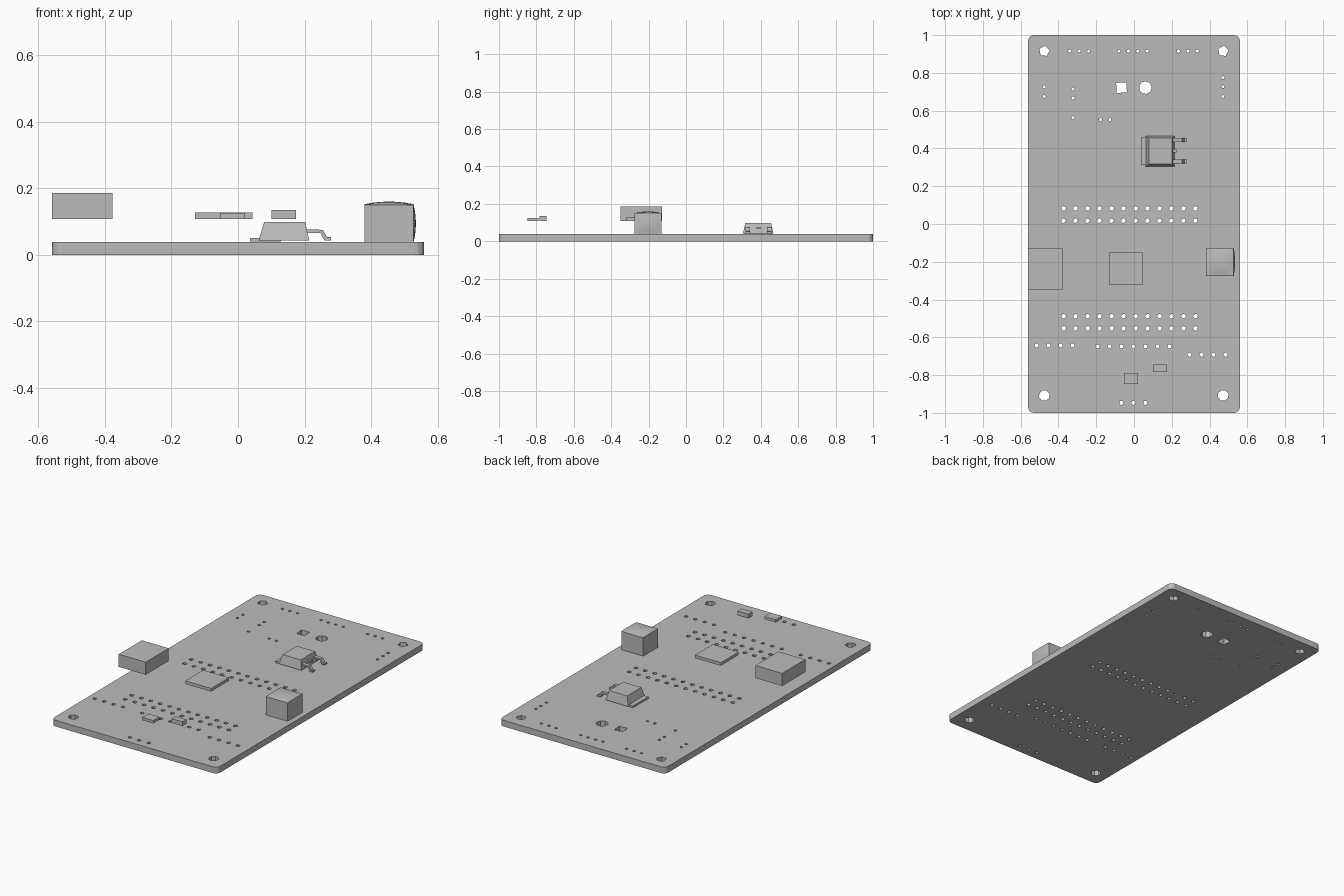
import bpy, bmesh, math
from mathutils import Vector

cube = bpy.data.objects.get("Cube")
if cube:
    bpy.data.objects.remove(cube, do_unlink=True)

grey = bpy.data.materials.new("board_grey")
grey.use_nodes = True
colour = (0.5, 0.5, 0.5, 1)
grey.diffuse_color = colour
grey.node_tree.nodes["Principled BSDF"].inputs["Base Color"].default_value = colour

BOARD_TOP = 0.038
CHIP_Z = 0.108


def add_object(name, data):
    ob = bpy.data.objects.new(name, data)
    ob.data.materials.append(grey)
    bpy.context.collection.objects.link(ob)
    return ob


def finish(name, bm):
    bmesh.ops.recalc_face_normals(bm, faces=bm.faces)
    mesh = bpy.data.meshes.new(name)
    bm.to_mesh(mesh)
    bm.free()
    return add_object(name, mesh)


def box_mesh(low, high):
    bm = bmesh.new()
    bmesh.ops.create_cube(bm, size=1)
    low, high = Vector(low), Vector(high)
    for v in bm.verts:
        v.co = (low + high) / 2 + v.co * (high - low)
    return bm


def box(name, low, high):
    return finish(name, box_mesh(low, high))


def side_profile(name, points, y0, y1):
    """Extrude an x-z outline along y."""
    bm = bmesh.new()
    face = bm.faces.new([bm.verts.new((x, y0, z)) for x, z in points])
    new = bmesh.ops.extrude_face_region(bm, geom=[face])["geom"]
    for v in new:
        if isinstance(v, bmesh.types.BMVert):
            v.co.y = y1
    return finish(name, bm)


def ring(cx, cy, r, sides, turn=0.0):
    return [(cx + r * math.cos(turn + math.tau * i / sides),
             cy + r * math.sin(turn + math.tau * i / sides)) for i in range(sides)]


# Board outline with rounded corners
loops = [[]]
for k, (sx, sy) in enumerate([(1, 1), (-1, 1), (-1, -1), (1, -1)]):
    for i in range(5):
        a = math.pi / 2 * (k + i / 4)
        loops[0].append((sx * 0.53 + 0.03 * math.cos(a), sy * 0.97 + 0.03 * math.sin(a)))

# Mounting holes and the two large round holes
for x in (-0.475, 0.472):
    loops.append(ring(x, 0.915, 0.029, 5, 0.2))
    loops.append(ring(x, -0.908, 0.029, 8, 0.3))
loops.append(ring(-0.066, 0.722, 0.038, 4, 0.85))
loops.append(ring(0.06, 0.722, 0.034, 9))


# Rows of pin holes: start x, y, count, spacing, radius
def row(x, y, count, step, r):
    for i in range(count):
        loops.append(ring(x + i * step, y, r, 6, 0.3))


PITCH = 0.0635
for y in (0.082, 0.018, -0.489, -0.553):
    row(-0.373, y, 12, PITCH, 0.013)
row(-0.516, -0.643, 4, PITCH, 0.012)
row(-0.193, -0.648, 7, PITCH, 0.012)
row(0.294, -0.692, 4, PITCH, 0.012)
row(-0.066, -0.947, 3, PITCH, 0.012)
row(-0.34, 0.915, 3, 0.05, 0.009)
row(-0.08, 0.915, 4, 0.05, 0.009)
row(0.235, 0.915, 3, 0.05, 0.009)
row(-0.177, 0.553, 2, 0.05, 0.009)
for x, ys in ((0.47, (0.775, 0.727, 0.675)), (-0.475, (0.725, 0.675)),
              (-0.323, (0.715, 0.667, 0.563))):
    for y in ys:
        row(x, y, 1, 0, 0.009)

# Filled flat curve, thickened into the circuit board
curve = bpy.data.curves.new("circuit_board", "CURVE")
curve.dimensions = "2D"
curve.fill_mode = "BOTH"
curve.extrude = BOARD_TOP / 2
for loop in loops:
    spline = curve.splines.new("POLY")
    spline.points.add(len(loop) - 1)
    for p, (x, y) in zip(spline.points, loop):
        p.co = (x, y, 0, 1)
    spline.use_cyclic_u = True
board = add_object("circuit_board", curve)
board.location.z = BOARD_TOP / 2
bpy.ops.object.select_all(action="DESELECT")
board.select_set(True)
bpy.context.view_layer.objects.active = board
bpy.ops.object.convert(target="MESH")
for poly in board.data.polygons:
    poly.use_smooth = False

# Raised boxes hovering above the board
box("left_connector", (-0.56, -0.35, CHIP_Z), (-0.378, -0.128, 0.185))
box("main_chip", (-0.13, -0.322, CHIP_Z), (0.044, -0.15, 0.127))
box("small_part_left", (-0.054, -0.847, CHIP_Z), (0.021, -0.788, 0.125))
box("small_part_right", (0.1, -0.783, CHIP_Z), (0.174, -0.745, 0.134))

# Right connector, with a slightly domed top and bulged outer wall
bm = box_mesh((0.38, -0.275, BOARD_TOP), (0.528, -0.13, 0.15))
bmesh.ops.subdivide_edges(bm, edges=bm.edges, cuts=5, use_grid_fill=True)
for v in bm.verts:
    u = (v.co.x - 0.454) / 0.074
    w = (v.co.y + 0.2025) / 0.0725
    h = (v.co.z - 0.094) / 0.056
    if h > 0.99:
        v.co.z += 0.008 * (1 - u * u) * (1 - w * w) + 0.002 * (1 - w * w)
    if u > 0.99:
        v.co.x += 0.007 * (1 - w * w) * (1 - h * h)
finish("right_connector", bm)

# Regulator body: a box tapered toward the top
bm = box_mesh((0.062, 0.305, 0.043), (0.214, 0.467, 0.099))
for v in bm.verts:
    if v.co.z > 0.09:
        v.co.x += 0.017 if v.co.x < 0.1 else -0.012
        v.co.y += 0.012 if v.co.y < 0.38 else -0.012
finish("regulator_body", bm)

# Regulator heat tab and legs
box("regulator_tab", (0.036, 0.312, 0.04), (0.13, 0.46, 0.051))
leg = [(0.2, 0.066), (0.248, 0.065), (0.26, 0.043), (0.28, 0.043),
       (0.28, 0.053), (0.267, 0.054), (0.255, 0.075), (0.2, 0.076)]
for side, y in (("front", 0.33), ("back", 0.445)):
    side_profile("regulator_leg_" + side, leg, y - 0.011, y + 0.011)
box("regulator_leg_stub", (0.2, 0.378, 0.066), (0.226, 0.398, 0.076))
